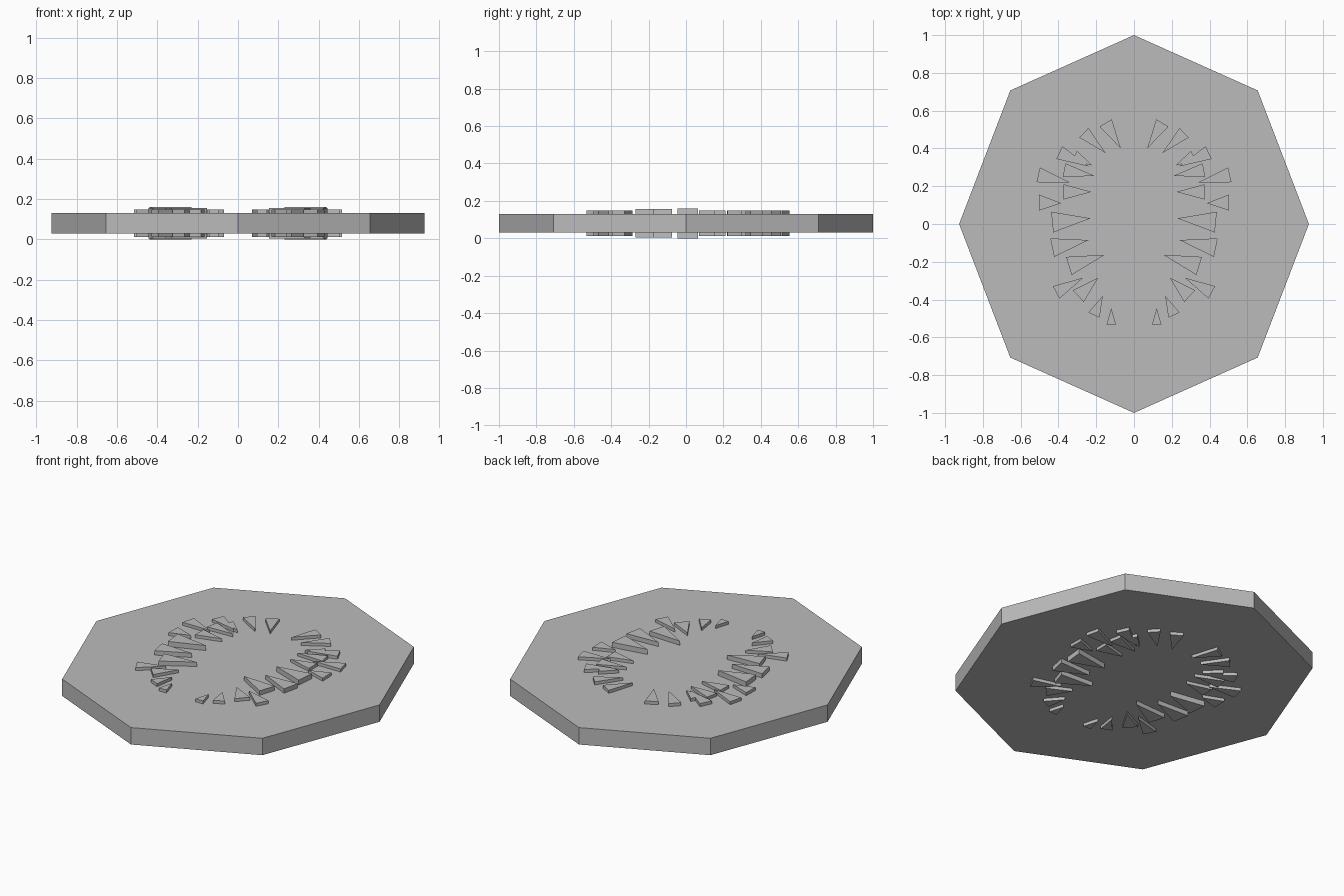
import bpy
import bmesh
from math import cos, sin, tau
from mathutils import Vector

default = bpy.data.objects.get("Cube")
if default:
    bpy.data.objects.remove(default, do_unlink=True)

grey = bpy.data.materials.new("plain grey")
grey.use_nodes = True
colour = (0.5, 0.5, 0.5, 1)
grey.diffuse_color = colour
grey.node_tree.nodes["Principled BSDF"].inputs["Base Color"].default_value = colour

MID = 0.08  # height of the plate's middle plane


def prism(name, outline, half_height):
    """Extrude a flat outline equally above and below the middle plane."""
    bm = bmesh.new()
    base = bm.faces.new([bm.verts.new((x, y, MID - half_height)) for x, y in outline])
    top = bmesh.ops.extrude_face_region(bm, geom=[base])["geom"]
    bmesh.ops.translate(bm, vec=(0, 0, 2 * half_height),
                        verts=[v for v in top if isinstance(v, bmesh.types.BMVert)])
    bmesh.ops.recalc_face_normals(bm, faces=bm.faces)
    mesh = bpy.data.meshes.new(name)
    bm.to_mesh(mesh)
    bm.free()
    mesh.materials.append(grey)
    obj = bpy.data.objects.new(name, mesh)
    bpy.context.collection.objects.link(obj)
    return obj


# Octagonal plate, slightly longer than wide
prism("octagonal_plate",
      [(0.926 * cos(tau * i / 8), sin(tau * i / 8)) for i in range(8)], 0.05)

# Wedge teeth of one side, back to front: tip x, tip y, base x, base y, base width
teeth = [
    (0.07, 0.40, 0.15, 0.535, 0.075),
    (0.15, 0.375, 0.265, 0.483, 0.07),
    (0.22, 0.31, 0.315, 0.36, 0.06),
    (0.24, 0.305, 0.395, 0.378, 0.075),
    (0.21, 0.255, 0.37, 0.285, 0.075),
    (0.34, 0.22, 0.507, 0.26, 0.08),
    (0.225, 0.17, 0.372, 0.17, 0.08),
    (0.385, 0.11, 0.503, 0.113, 0.085),
    (0.23, 0.03, 0.433, 0.01, 0.11),
    (0.24, -0.085, 0.433, -0.125, 0.10),
    (0.155, -0.163, 0.345, -0.222, 0.10),
    (0.27, -0.285, 0.412, -0.362, 0.075),
    (0.19, -0.285, 0.295, -0.382, 0.085),
    (0.165, -0.38, 0.212, -0.482, 0.065),
    (0.12, -0.445, 0.12, -0.533, 0.05),
]


def tooth_half_height(y):
    """Teeth stand tallest beside the middle of the ring."""
    if abs(y) < 0.05:
        return 0.08
    return 0.076 if -0.25 < y < 0 else 0.068


for number, (tx, ty, bx, by, width) in enumerate(teeth, 1):
    tip, base = Vector((tx, ty)), Vector((bx, by))
    across = (base - tip).orthogonal().normalized() * width / 2
    outline = [tip, base + across, base - across]
    for side, sign in (("left", 1), ("right", -1)):
        prism(f"{side}_tooth_{number}", [(sign * p.x, p.y) for p in outline],
              tooth_half_height(by))
